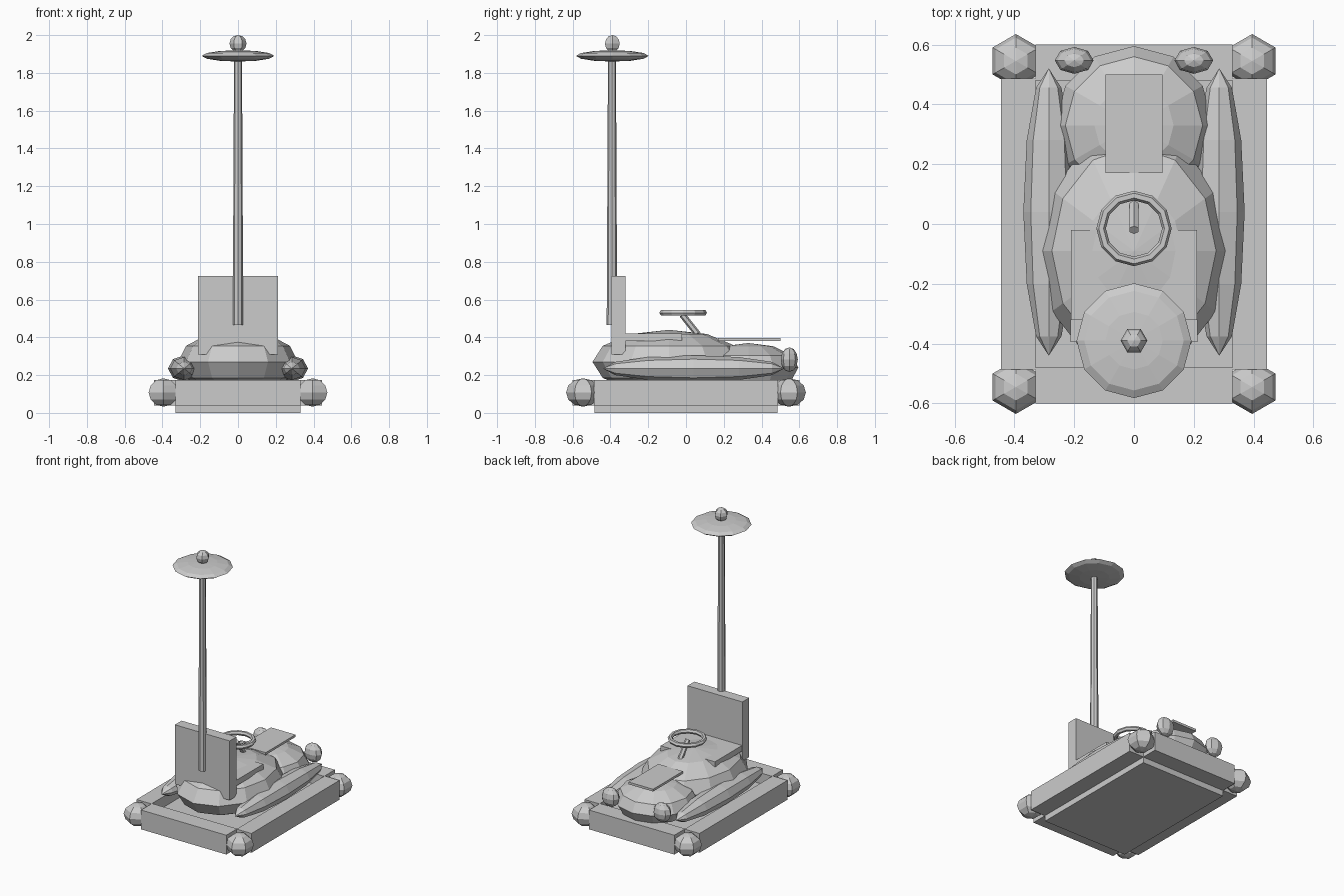
import bpy, bmesh, math
from mathutils import Matrix, Vector

old = bpy.data.objects.get("Cube")
if old:
    bpy.data.objects.remove(old, do_unlink=True)

GREY = (0.6, 0.6, 0.6, 1)
grey = bpy.data.materials.new("plain grey")
grey.use_nodes = True
grey.diffuse_color = GREY
grey.node_tree.nodes["Principled BSDF"].inputs["Base Color"].default_value = GREY


def finish(name, bm):
    bmesh.ops.recalc_face_normals(bm, faces=bm.faces)
    mesh = bpy.data.meshes.new(name)
    bm.to_mesh(mesh)
    bm.free()
    mesh.materials.append(grey)
    obj = bpy.data.objects.new(name, mesh)
    bpy.context.collection.objects.link(obj)
    return obj


def box(name, low, high):
    low, high = Vector(low), Vector(high)
    bm = bmesh.new()
    bmesh.ops.create_cube(bm, size=1)
    bmesh.ops.scale(bm, vec=high - low, verts=bm.verts)
    bmesh.ops.translate(bm, vec=(low + high) / 2, verts=bm.verts)
    return finish(name, bm)


def ellipsoid(name, centre, radii, segments=12, rings=6, turn=Matrix()):
    bm = bmesh.new()
    bmesh.ops.create_uvsphere(bm, u_segments=segments, v_segments=rings, radius=1)
    bmesh.ops.transform(bm, matrix=turn, verts=bm.verts)
    bmesh.ops.scale(bm, vec=radii, verts=bm.verts)
    bmesh.ops.translate(bm, vec=centre, verts=bm.verts)
    return finish(name, bm)


def rod(name, start, end, r_start, r_end, sides=6):
    start, end = Vector(start), Vector(end)
    axis = end - start
    bm = bmesh.new()
    bmesh.ops.create_cone(bm, cap_ends=True, segments=sides, radius1=r_start,
                          radius2=r_end, depth=axis.length)
    turn = axis.to_track_quat("Z", "Y").to_matrix().to_4x4()
    bmesh.ops.transform(bm, matrix=Matrix.Translation((start + end) / 2) @ turn,
                        verts=bm.verts)
    return finish(name, bm)


def ring(name, centre, major, minor, steps=12, sides=6):
    bm = bmesh.new()
    loops = []
    for i in range(steps):
        a = math.tau * i / steps
        loop = []
        for j in range(sides):
            b = math.tau * j / sides
            r = major + minor * math.cos(b)
            offset = Vector((r * math.sin(a), r * math.cos(a), minor * math.sin(b)))
            loop.append(bm.verts.new(Vector(centre) + offset))
        loops.append(loop)
    for i in range(steps):
        here, there = loops[i], loops[(i + 1) % steps]
        for j in range(sides):
            k = (j + 1) % sides
            bm.faces.new((here[j], there[j], there[k], here[k]))
    return finish(name, bm)


quarter_turn = Matrix.Rotation(math.pi / 2, 4, "Z")
poles_along_y = Matrix.Rotation(math.pi / 2, 4, "X")

# Floor and the four bumper bars around it
box("floor_plate", (-0.33, -0.485, 0), (0.33, 0.485, 0.1))
for side, s in (("left", 1), ("right", -1)):
    x = 0.3875 * s
    box(side + "_bumper_bar", (x - 0.0575, -0.487, 0.04), (x + 0.0575, 0.487, 0.175))
for end, s in (("front", -1), ("rear", 1)):
    y = 0.54 * s
    box(end + "_bumper_bar", (-0.33, y - 0.06, 0.04), (0.33, y + 0.06, 0.175))

# Parts mirrored across the middle
for side, s in (("left", 1), ("right", -1)):
    for end, t in (("front", -1), ("rear", 1)):
        ellipsoid(f"{end}_{side}_corner_buffer", (0.395 * s, 0.545 * t, 0.108),
                  (0.09, 0.09, 0.075), segments=6)
    ellipsoid(side + "_fender", (0.285 * s, 0.04, 0.235), (0.085, 0.48, 0.07),
              segments=8, turn=poles_along_y)
    ellipsoid(side + "_lamp", (0.2 * s, 0.547, 0.282), (0.065, 0.045, 0.065),
              segments=8)

# Rounded body, hood and hood plate
ellipsoid("main_body", (0, -0.09, 0.27), (0.317, 0.405, 0.17))
ellipsoid("hood", (0, 0.33, 0.24), (0.265, 0.265, 0.13))
box("hood_plate", (-0.095, 0.17, 0.38), (0.095, 0.5, 0.396))

# Seat
box("seat_cushion", (-0.21, -0.33, 0.38), (0.21, -0.02, 0.42))
box("seat_back", (-0.212, -0.395, 0.31), (0.212, -0.32, 0.725))

# Steering
ring("steering_wheel", (0, -0.015, 0.53), 0.11, 0.016)
rod("steering_column", (0, -0.02, 0.52), (0, 0.075, 0.4), 0.017, 0.017)

# Pole with its contact disc and knob
rod("pole", (0, -0.392, 0.465), (0, -0.392, 1.89), 0.028, 0.021, sides=8)
ellipsoid("contact_disc", (0, -0.39, 1.89), (0.192, 0.192, 0.03))
ellipsoid("pole_knob", (0, -0.39, 1.955), (0.045, 0.045, 0.045), segments=6,
          turn=quarter_turn)
